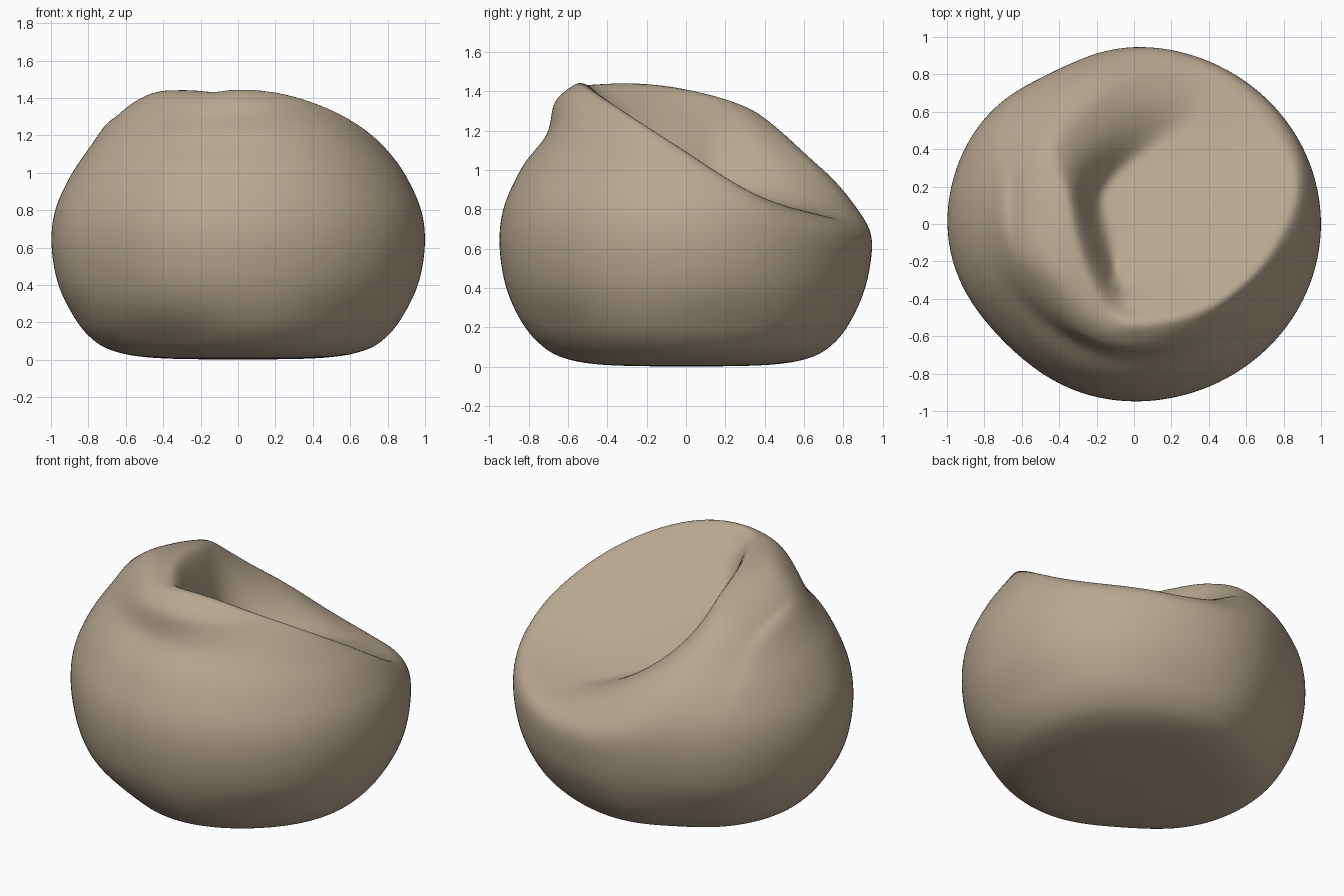
import bpy, bmesh, math

if "Cube" in bpy.data.objects:
    bpy.data.objects.remove(bpy.data.objects["Cube"])

def curve(pts, t):
    """Smooth (Hermite) curve through (t, value) points."""
    if t <= pts[0][0]: return pts[0][1]
    if t >= pts[-1][0]: return pts[-1][1]
    i = next(k for k in range(len(pts) - 1) if t <= pts[k + 1][0])
    def slope(k):
        a, b = pts[max(k - 1, 0)], pts[min(k + 1, len(pts) - 1)]
        return (b[1] - a[1]) / (b[0] - a[0])
    (t0, v0), (t1, v1) = pts[i], pts[i + 1]
    d = t1 - t0
    u = (t - t0) / d
    return ((2*u**3 - 3*u*u + 1) * v0 + (u**3 - 2*u*u + u) * d * slope(i)
            + (3*u*u - 2*u**3) * v1 + (u**3 - u*u) * d * slope(i + 1))

def bump(v, centre, width):
    return math.exp(-((v - centre) / width) ** 2)

def step(a, b, v):
    u = min(max((v - a) / (b - a), 0), 1)
    return u * u * (3 - 2 * u)

def soft_min(a, b, k):
    h = max(k - abs(a - b), 0) / k
    return min(a, b) - h * h * k / 4

# Outline of the full sack, bottom to top
SACK = [(0, 0.0), (0.45, 0.01), (0.68, 0.05), (0.81, 0.13), (0.90, 0.25), (0.97, 0.42),
        (1.0, 0.62), (0.98, 0.8), (0.9, 0.98), (0.8, 1.13), (0.7, 1.27), (0.6, 1.38),
        (0.45, 1.5), (0.25, 1.58), (0, 1.62)]
# Heights from front to back: sloping seat, and the raised side left of the fold
SEAT = [(-0.95, 1.6), (-0.65, 1.56), (-0.55, 1.495), (-0.45, 1.405), (-0.3, 1.3), (0, 1.1),
        (0.2, 0.965), (0.35, 0.88), (0.5, 0.82), (0.65, 0.78), (0.8, 0.74), (1, 0.66)]
SIDE = [(-0.95, 1.5), (-0.55, 1.44), (-0.25, 1.44), (0, 1.41), (0.3, 1.33), (0.45, 1.26),
        (0.62, 1.16), (0.72, 1.09), (0.82, 0.98), (1, 0.72)]
FOLD = [(-0.6, -0.1), (-0.4, -0.17), (-0.2, -0.25), (0, -0.3), (0.3, -0.34), (0.6, -0.34), (1, -0.25)]

def top_height(x, y):
    seat = curve(SEAT, y)
    # hollow of the seat, deepest beside the fold
    seat -= 0.06 * bump(x, 0.1, 0.45) * bump(y, -0.05, 0.35)
    seat -= 0.09 * bump(x, -0.12, 0.14) * bump(y, -0.26, 0.17)
    # soft creases gathered at the front end of the fold
    a, d = math.atan2(y + 0.4, x + 0.15), math.hypot(x + 0.15, y + 0.4)
    seat += 0.012 * math.cos(7 * a) * step(0.02, 0.1, d) * bump(d, 0.1, 0.12)
    side = curve(SIDE, y) - min(1.6 * max(-0.38 - x, 0) ** 2, 0.12)
    fold = curve(FOLD, y)
    soft = step(0.1, 0.7, y)
    w = step(fold - 0.03 - soft * 0.25, fold + 0.15 + soft * 0.6, x)
    return side * (1 - w) + seat * w

def angle_bump(a, centre, width):
    d = (a - math.radians(centre) + math.pi) % (2 * math.pi) - math.pi
    return bump(d, 0, math.radians(width))

def sack_point(s, a):
    r = curve([(i, p[0]) for i, p in enumerate(SACK)], s)
    z = curve([(i, p[1]) for i, p in enumerate(SACK)], s)
    shape = r
    r -= 0.04 * shape * angle_bump(a, 117, 18)                       # flatter back left
    r -= 0.04 * shape * angle_bump(a, -137, 25)                      # flatter front left
    r += 0.075 * bump(z, 1.38, 0.11) * angle_bump(a, -90, 38)        # rolled front lip
    r -= 0.025 * bump(z, 1.17, 0.08) * angle_bump(a, -105, 38)       # groove below the lip
    r -= 0.05 * bump(z, 0.1, 0.12) * angle_bump(a, -120, 25)         # dent at the foot
    r -= 0.015 * bump(z, 0.2, 0.15) * math.sin(3 * a + 1) ** 2
    r = max(r, 0)
    x, y = r * math.cos(a), 0.95 * r * math.sin(a)
    if s > 5.5:
        z = soft_min(z, top_height(x, y), 0.045 + 0.2 * step(0.15, 0.7, y))
    return x, y, max(z, 0)

# Bean bag body: lathed grid pressed down by the seat
N, M = 160, 150
bm = bmesh.new()
last = len(SACK) - 1
rings = []
for j in range(1, M):
    s = last * j / M
    rings.append([bm.verts.new(sack_point(s, 2 * math.pi * i / N)) for i in range(N)])
bottom, top = bm.verts.new(sack_point(0, 0)), bm.verts.new(sack_point(last, 0))
for lo, hi in zip(rings, rings[1:]):
    for i in range(N):
        k = (i + 1) % N
        bm.faces.new((lo[i], lo[k], hi[k], hi[i]))
for i in range(N):
    k = (i + 1) % N
    bm.faces.new((rings[0][k], rings[0][i], bottom))
    bm.faces.new((rings[-1][i], rings[-1][k], top))
for _ in range(4):
    bmesh.ops.smooth_vert(bm, verts=bm.verts, factor=0.5, use_axis_x=True, use_axis_y=True, use_axis_z=True)
for f in bm.faces:
    f.smooth = True
mesh = bpy.data.meshes.new("bean_bag_body")
bm.to_mesh(mesh)
bm.free()

fabric = bpy.data.materials.new("tan fabric")
fabric.diffuse_color = (0.48, 0.39, 0.28, 1)
fabric.use_nodes = True
fabric.node_tree.nodes["Principled BSDF"].inputs["Base Color"].default_value = fabric.diffuse_color
mesh.materials.append(fabric)
body = bpy.data.objects.new("bean_bag_body", mesh)
bpy.context.collection.objects.link(body)
